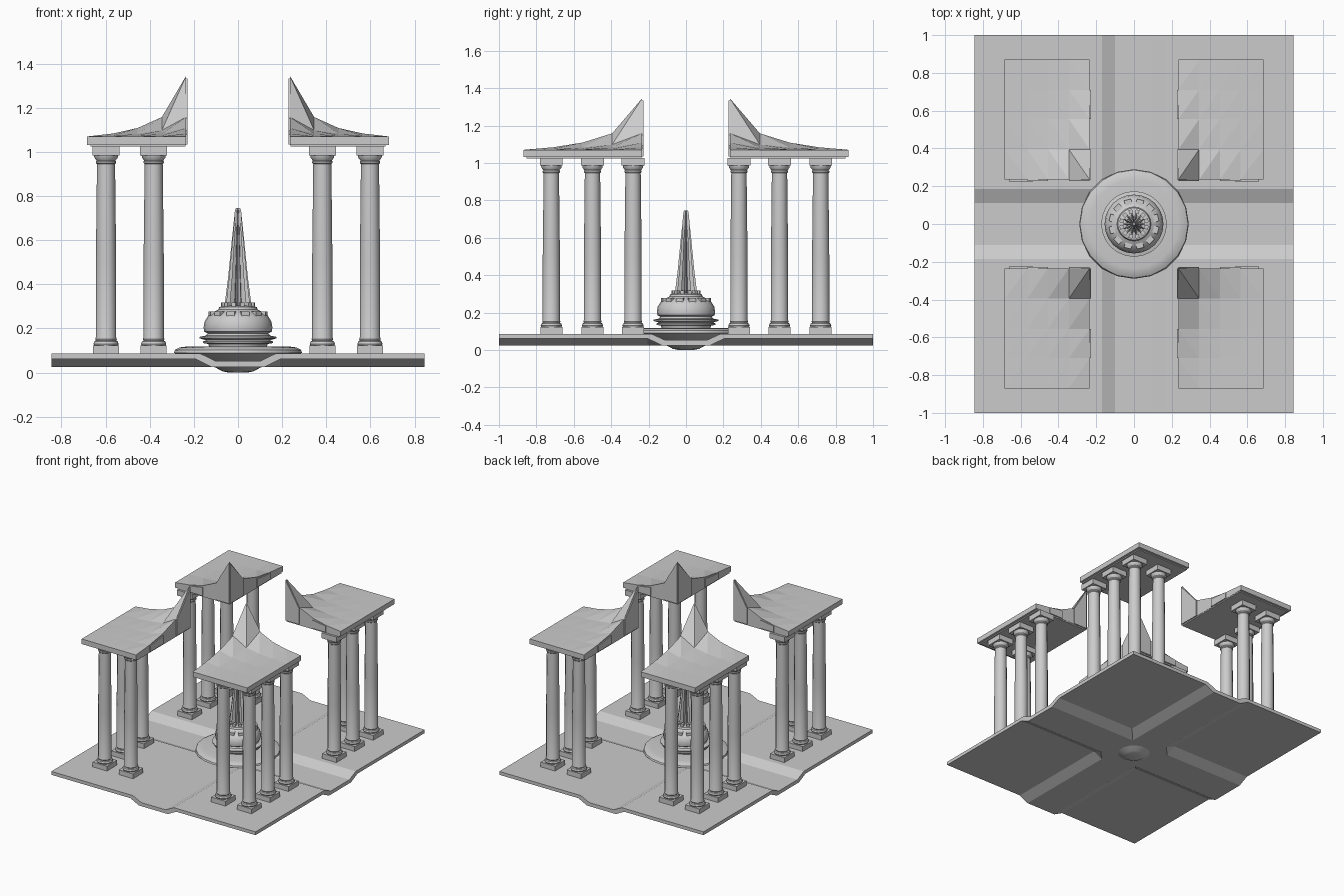
import bpy, bmesh, math
from mathutils import Matrix

if "Cube" in bpy.data.objects:
    bpy.data.objects.remove(bpy.data.objects["Cube"])


def finish(name, bm, smooth=None):
    bmesh.ops.recalc_face_normals(bm, faces=bm.faces[:])
    me = bpy.data.meshes.new(name)
    bm.to_mesh(me)
    bm.free()
    ob = bpy.data.objects.new(name, me)
    bpy.context.collection.objects.link(ob)
    if smooth:
        bpy.ops.object.select_all(action='DESELECT')
        ob.select_set(True)
        bpy.context.view_layer.objects.active = ob
        bpy.ops.object.shade_smooth_by_angle(angle=math.radians(smooth))
    return ob


def add_box(bm, x0, x1, y0, y1, z0, z1, rot=0):
    m = Matrix.Rotation(rot, 4, 'Z') @ Matrix.Translation(((x0 + x1) / 2, (y0 + y1) / 2, (z0 + z1) / 2))
    bmesh.ops.create_cube(bm, size=1, matrix=m @ Matrix.Diagonal((x1 - x0, y1 - y0, z1 - z0, 1)))


def add_rings(bm, profile, n, cx=0, cy=0, star=1.0):
    """Turn a (radius, z) profile; star < 1 pulls in every second side."""
    rings = []
    for r, z in profile:
        ring = []
        for i in range(n):
            a = 2 * math.pi * i / n
            q = r * (star if i % 2 else 1)
            ring.append(bm.verts.new((cx + q * math.cos(a), cy + q * math.sin(a), z)))
        rings.append(ring)
    for lo, hi in zip(rings, rings[1:]):
        for i in range(n):
            j = (i + 1) % n
            bm.faces.new((lo[i], lo[j], hi[j], hi[i]))
    bm.faces.new(rings[0][::-1])
    bm.faces.new(rings[-1])


def add_sheets(bm, top, bottom):
    """Close two equal grids of points into one solid."""
    t = [[bm.verts.new(p) for p in row] for row in top]
    b = [[bm.verts.new(p) for p in row] for row in bottom]
    n, m = len(t), len(t[0])
    for i in range(n - 1):
        for j in range(m - 1):
            # split along the ridge diagonal
            for g in (t, b):
                bm.faces.new((g[i][j], g[i + 1][j], g[i + 1][j + 1]))
                bm.faces.new((g[i][j], g[i + 1][j + 1], g[i][j + 1]))
    rim = [(i, 0) for i in range(n)] + [(n - 1, j) for j in range(1, m)]
    rim += [(i, m - 1) for i in range(n - 2, -1, -1)] + [(0, j) for j in range(m - 2, 0, -1)]
    for (a, c), (d, e) in zip(rim, rim[1:] + rim[:1]):
        bm.faces.new((b[a][c], b[d][e], t[d][e], t[a][c]))


# Floor slab with two crossing sunken paths
def floor_grid(ox, ix, oy, iy, high, low):
    xs = [-.845, -ox, -ix, ix, ox, .845]
    ys = [-1, -oy, -iy, iy, oy, 1]
    return [[(x, y, low if abs(x) <= ix or abs(y) <= iy else high) for y in ys] for x in xs]


bm = bmesh.new()
add_sheets(bm, floor_grid(.17, .10, .185, .11, .086, .052), floor_grid(.19, .12, .205, .13, .061, .025))
finish("floor", bm)

# Fountain basin and domed drum
bm = bmesh.new()
add_rings(bm, [(.04, 0), (.07, .006), (.10, .022), (.20, .055), (.26, .075), (.29, .09), (.286, .103),
               (.265, .114), (.235, .118), (.10, .118)], 20)
finish("basin", bm, 25)
bm = bmesh.new()
add_rings(bm, [(.13, .115), (.135, .130), (.158, .134), (.158, .141), (.145, .147), (.174, .155), (.174, .162),
               (.145, .168), (.138, .178), (.153, .186), (.156, .205), (.151, .232), (.136, .257),
               (.11, .275), (.09, .285), (.085, .297), (.06, .305)], 24)
finish("drum", bm, 35)

# Blocks around the dome and pleated spire
bm = bmesh.new()
for k in range(12):
    a = 2 * math.pi * (k + .5) / 12
    add_box(bm, .105, .133, -.019, .019, .25, .277, a)
    add_box(bm, .055, .078, -.010, .010, .29, .317, a)
finish("dome_blocks", bm)
bm = bmesh.new()
add_rings(bm, [(.062, .295), (.045, .43), (.029, .59), (.014, .735), (.010, .745)], 28, star=.6)
finish("spire", bm)

# Four corner pavilions
GX = [.235, .345, .455, .565, .685]
GY = [.235, .395, .555, .710, .870]
G = [1, .32, .14, .05, 0]
for label, sx, sy in (("front_right", 1, -1), ("front_left", -1, -1), ("back_right", 1, 1), ("back_left", -1, 1)):
    # Columns in an L shape around the outer corner
    shafts, blocks = bmesh.new(), bmesh.new()
    for x, y in ((.598, .72), (.598, .50), (.598, .283), (.382, .72)):
        x, y = x * sx, y * sy
        add_box(blocks, x - .059, x + .059, y - .059, y + .059, .084, .122)
        add_box(blocks, x - .061, x + .061, y - .061, y + .061, .985, 1.026)
        add_rings(shafts, [(.053, .120), (.057, .130), (.053, .141), (.046, .145), (.049, .152), (.046, .160),
                           (.046, .50), (.041, .945), (.046, .950), (.046, .957), (.043, .961),
                           (.053, .974), (.055, .988)], 12, x, y)
    finish("columns_" + label, shafts, 35)
    finish("column_blocks_" + label, blocks)

    # Concave quarter roof on a slab
    def height(i, j):
        return 1.07 + .275 * G[i] * G[j]

    bm = bmesh.new()
    top = [[(sx * x, sy * y, height(i, j)) for j, y in enumerate(GY)] for i, x in enumerate(GX)]
    add_sheets(bm, top, [[(p[0], p[1], 1.032) for p in row] for row in top])
    xs, ys = sorted((.237 * sx, .668 * sx)), sorted((.237 * sy, .853 * sy))
    add_box(bm, *xs, *ys, 1.024, 1.034)
    finish("roof_" + label, bm)

    # Raised panels on the two inner walls
    bm = bmesh.new()
    for k in (0, 2):
        for grid, along_x in ((GX, True), (GY, False)):
            pair = []
            for z in ((height(k, 0) - .012, height(k + 1, 0) - .004), (1.034, 1.034)):
                sheet = []
                for depth in (.228, .237):
                    row = [(grid[k + s], depth) if along_x else (depth, grid[k + s]) for s in (0, 1)]
                    sheet.append([(sx * p[0], sy * p[1], z[s]) for s, p in enumerate(row)])
                pair.append(sheet)
            add_sheets(bm, *pair)
    finish("wall_panels_" + label, bm)
